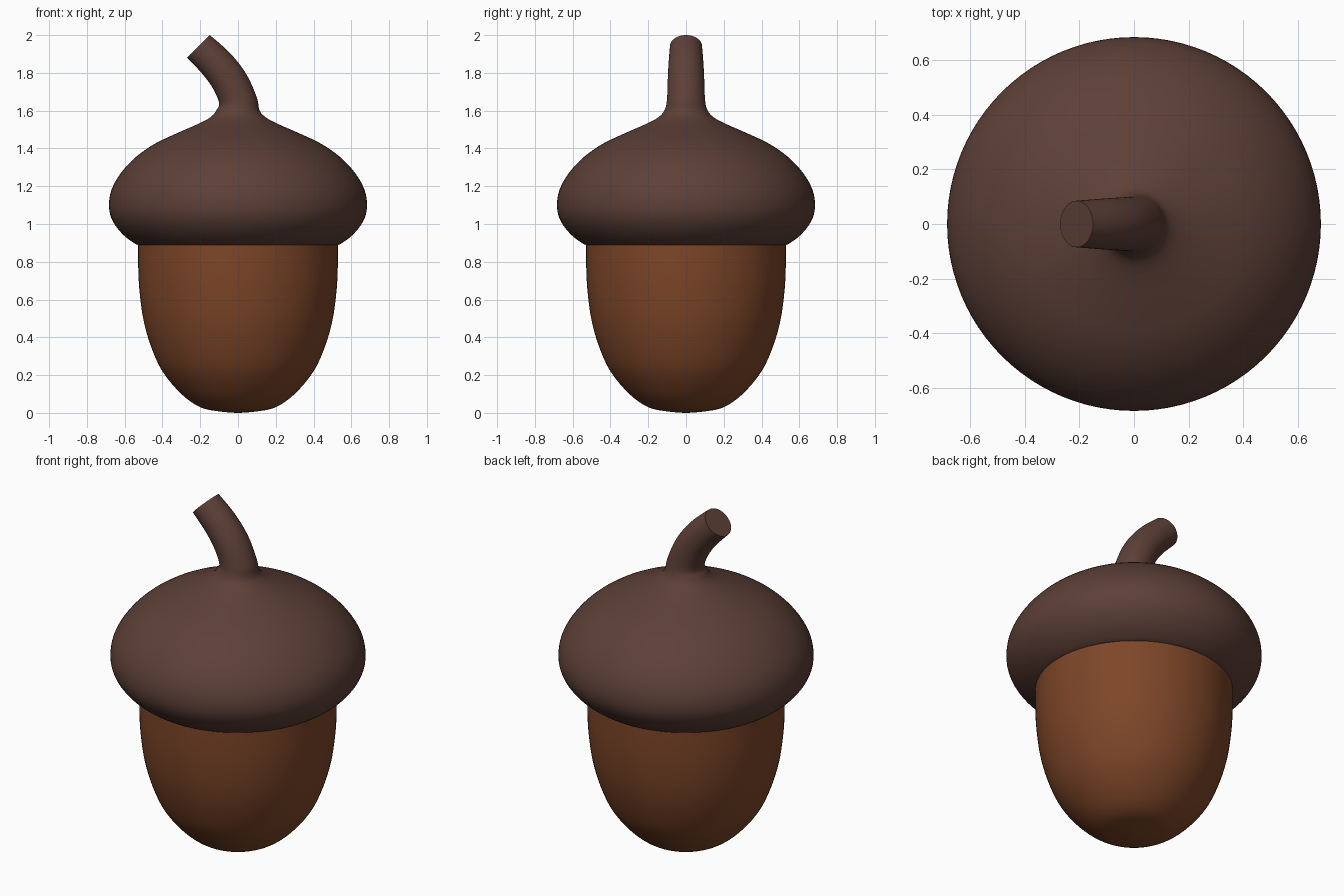
import bpy, bmesh, math
from mathutils import Vector

if "Cube" in bpy.data.objects:
    bpy.data.objects.remove(bpy.data.objects["Cube"], do_unlink=True)

SIDES = 96


def material(name, rgb):
    m = bpy.data.materials.new(name)
    m.use_nodes = True
    m.diffuse_color = (*rgb, 1)
    bsdf = m.node_tree.nodes["Principled BSDF"]
    bsdf.inputs["Base Color"].default_value = (*rgb, 1)
    bsdf.inputs["Roughness"].default_value = 0.8
    return m


def smooth_rows(rows, steps=4):
    """Catmull-Rom interpolation through the control rows."""
    pts = [Vector(r) for r in rows]
    out = []
    for i in range(len(pts) - 1):
        a, b, c = pts[max(i - 1, 0)], pts[i], pts[i + 1]
        d = pts[min(i + 2, len(pts) - 1)]
        for k in range(steps):
            t = k / steps
            out.append(0.5 * (2 * b + (c - a) * t + (2 * a - 5 * b + 4 * c - d) * t ** 2
                              + (3 * b - a - 3 * c + d) * t ** 3))
    return out + [pts[-1]]


def ring_surface(name, rows, mat):
    """Skin over rings given as (centre x, centre z, radius, tilt in degrees)."""
    bm = bmesh.new()
    rings = []
    for cx, cz, r, tilt in smooth_rows(rows):
        t = math.radians(tilt)
        ring = []
        for i in range(SIDES):
            a = 2 * math.pi * i / SIDES
            u = r * math.cos(a)
            ring.append(bm.verts.new((cx + u * math.cos(t), r * math.sin(a), cz + u * math.sin(t))))
        rings.append(ring)
    for low, high in zip(rings, rings[1:]):
        for i in range(SIDES):
            j = (i + 1) % SIDES
            bm.faces.new((low[i], low[j], high[j], high[i]))
    bm.faces.new(rings[0][::-1])
    bm.faces.new(rings[-1])
    bmesh.ops.recalc_face_normals(bm, faces=bm.faces)
    mesh = bpy.data.meshes.new(name)
    bm.to_mesh(mesh)
    bm.free()
    mesh.materials.append(mat)
    obj = bpy.data.objects.new(name, mesh)
    bpy.context.collection.objects.link(obj)
    bpy.ops.object.select_all(action="DESELECT")
    obj.select_set(True)
    bpy.context.view_layer.objects.active = obj
    bpy.ops.object.shade_smooth_by_angle(angle=math.radians(40))
    return obj


def upright(profile):
    return [(0, z, r, 0) for r, z in profile]


nut_brown = material("nut brown", (0.205, 0.061, 0.021))
cap_brown = material("cap brown", (0.109, 0.051, 0.038))

# Nut body, running up inside the cap
ring_surface("nut", upright([
    (0.01, 0.0), (0.1, 0.008), (0.2, 0.03), (0.3, 0.1), (0.4, 0.22), (0.46, 0.35),
    (0.5, 0.49), (0.52, 0.63), (0.528, 0.76), (0.528, 0.93)]), nut_brown)

# Cap flowing into the bent stem
cap = upright([
    (0.5, 0.885), (0.54, 0.893), (0.61, 0.945), (0.663, 1.015), (0.683, 1.09),
    (0.67, 1.18), (0.62, 1.27), (0.54, 1.355), (0.44, 1.425), (0.32, 1.482),
    (0.2, 1.535), (0.14, 1.57), (0.113, 1.605)])
stem = [(0, 1.655, 0.101, 7), (-0.047, 1.76, 0.097, 20),
        (-0.12, 1.855, 0.092, 34), (-0.21, 1.94, 0.085, 45)]
ring_surface("cap_and_stem", cap + stem, cap_brown)
